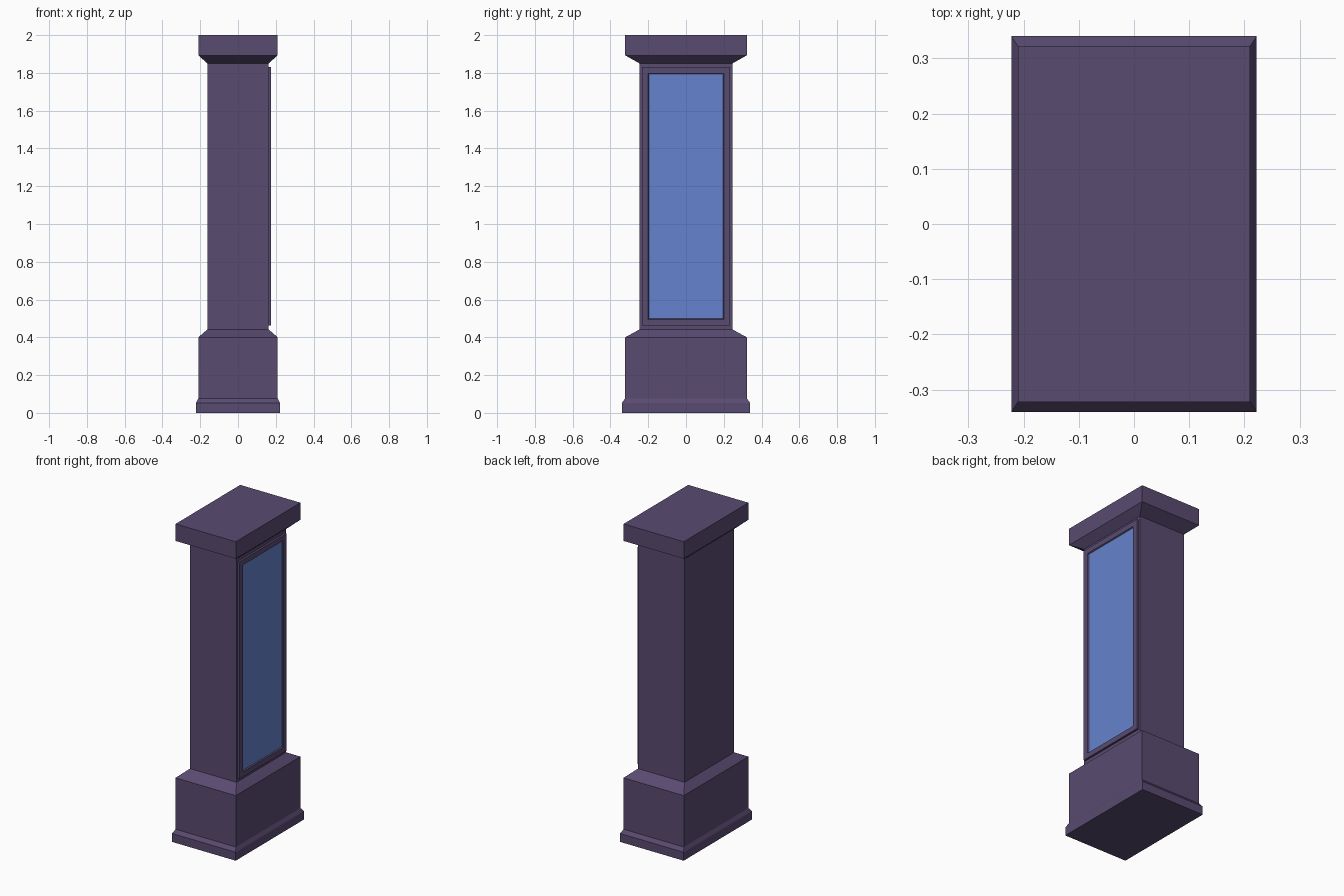
import bpy, bmesh

if "Cube" in bpy.data.objects:
    bpy.data.objects.remove(bpy.data.objects["Cube"])


def material(name, color):
    m = bpy.data.materials.new(name)
    m.diffuse_color = color
    m.use_nodes = True
    m.node_tree.nodes["Principled BSDF"].inputs["Base Color"].default_value = m.diffuse_color
    return m


purple = material("painted_metal", (0.10, 0.07, 0.165, 1))
blue = material("screen_blue", (0.13, 0.23, 0.62, 1))


def make_object(name, bm, mat):
    bmesh.ops.recalc_face_normals(bm, faces=bm.faces)
    mesh = bpy.data.meshes.new(name)
    bm.to_mesh(mesh)
    bm.free()
    mesh.materials.append(mat)
    obj = bpy.data.objects.new(name, mesh)
    bpy.context.collection.objects.link(obj)
    return obj


def loft(name, rings, mat, close=False):
    """Join rectangular rings of four points; cap the ends or close the loop."""
    bm = bmesh.new()
    loops = [[bm.verts.new(p) for p in ring] for ring in rings]
    pairs = list(zip(loops, loops[1:]))
    if close:
        pairs.append((loops[-1], loops[0]))
    else:
        bm.faces.new(loops[0])
        bm.faces.new(loops[-1])
    for a, b in pairs:
        for i in range(4):
            j = (i + 1) % 4
            bm.faces.new((a[i], a[j], b[j], b[i]))
    return make_object(name, bm, mat)


def flat(hx, hy, z):
    return [(-hx, -hy, z), (hx, -hy, z), (hx, hy, z), (-hx, hy, z)]


def upright(x, hy, hz, zc=1.146):
    return [(x, -hy, zc - hz), (x, hy, zc - hz), (x, hy, zc + hz), (x, -hy, zc + hz)]


# Pillar: plinth, base block, column and flared cap as one stepped profile
profile = [(0.222, 0.34, 0), (0.222, 0.34, 0.053), (0.21, 0.322, 0.076),
           (0.21, 0.322, 0.40), (0.162, 0.246, 0.442), (0.162, 0.246, 1.85),
           (0.21, 0.322, 1.893), (0.21, 0.322, 2.0)]
loft("pillar", [flat(*p) for p in profile], purple)

# Raised frame on the right side, with a bevelled opening
loft("screen_frame", [upright(0.155, 0.234, 0.684), upright(0.175, 0.234, 0.684),
                      upright(0.175, 0.200, 0.652), upright(0.168, 0.195, 0.647),
                      upright(0.155, 0.195, 0.647)], purple, close=True)

# Slightly sunken display panel
loft("display_panel", [upright(0.156, 0.195, 0.647), upright(0.169, 0.195, 0.647)], blue)
